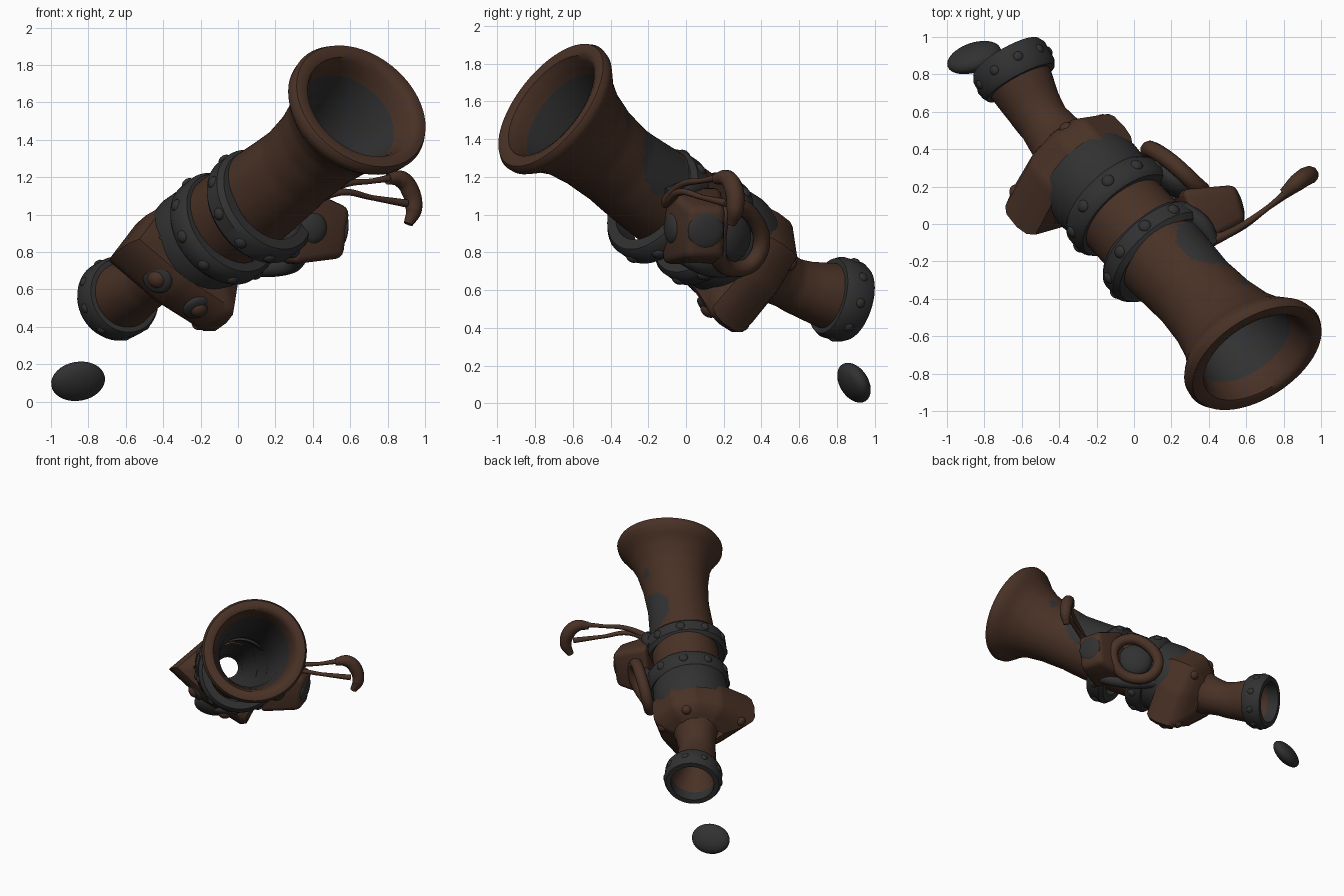
import bpy, bmesh, math
from mathutils import Vector, Matrix

if "Cube" in bpy.data.objects:
    bpy.data.objects.remove(bpy.data.objects["Cube"])


def material(name, rgb):
    m = bpy.data.materials.new(name)
    m.diffuse_color = (*rgb, 1)
    m.use_nodes = True
    m.node_tree.nodes["Principled BSDF"].inputs["Base Color"].default_value = m.diffuse_color
    return m


BROWN = material("dark brown", (0.066, 0.031, 0.019))
DARK = material("charcoal metal", (0.031, 0.031, 0.031))

# Spine of the gun: parameter -> point, from tail to muzzle
KEYS = [(-0.18, Vector((-0.645, 0.825, 0.55))), (0.0, Vector((-0.48, 0.54, 0.64))),
        (0.33, Vector((-0.11, 0.112, 0.93))), (0.67, Vector((0.29, -0.325, 1.235))),
        (1.0, Vector((0.642, -0.70, 1.565)))]
MOUTH = Vector((0.46, -0.70, 0.55))


def slope(i):
    a, b = max(i - 1, 0), min(i + 1, len(KEYS) - 1)
    return (KEYS[b][1] - KEYS[a][1]) / (KEYS[b][0] - KEYS[a][0])


def spine(t):
    if t <= KEYS[0][0]:
        return KEYS[0][1] + slope(0) * (t - KEYS[0][0])
    if t >= 1:
        return KEYS[-1][1] + slope(len(KEYS) - 1) * (t - 1)
    i = max(k for k in range(len(KEYS) - 1) if KEYS[k][0] <= t)
    (t0, p0), (t1, p1) = KEYS[i], KEYS[i + 1]
    h = t1 - t0
    x = (t - t0) / h
    return (p0 * (2 * x**3 - 3 * x**2 + 1) + slope(i) * h * (x**3 - 2 * x**2 + x)
            + p1 * (3 * x**2 - 2 * x**3) + slope(i + 1) * h * (x**3 - x**2))


def frame(t):
    d = (spine(t + 0.005) - spine(t - 0.005)).normalized()
    d = d.lerp(MOUTH, min(1, max(0, (t - 0.75) / 0.22))).normalized()
    u = Vector((-0.82, -0.57, -0.02))
    u = (u - d * u.dot(d)).normalized()
    return spine(t), d, u, d.cross(u)


def finish(name, bm, mats, angle=40):
    bmesh.ops.recalc_face_normals(bm, faces=bm.faces[:])
    me = bpy.data.meshes.new(name)
    bm.to_mesh(me)
    bm.free()
    ob = bpy.data.objects.new(name, me)
    bpy.context.collection.objects.link(ob)
    for m in mats:
        me.materials.append(m)
    bpy.ops.object.select_all(action='DESELECT')
    bpy.context.view_layer.objects.active = ob
    ob.select_set(True)
    bpy.ops.object.shade_smooth_by_angle(angle=math.radians(angle))
    return ob


def densify(profile, step=0.015):
    out = []
    for (a, r), (b, q) in zip(profile, profile[1:]):
        n = max(1, round(abs(b - a) / step))
        out += [(a + (b - a) * k / n, r + (q - r) * k / n) for k in range(n)]
    return out + [profile[-1]]


def turned(name, profile, mats, sides=64, shift=(0, 0, 0), shape=None, loop=False, rule=None):
    """Sweep a (position, radius) profile round the spine."""
    bm = bmesh.new()
    rings = []
    for t, r in profile:
        c, d, u, v = frame(t)
        ring = []
        for k in range(sides):
            a = 2 * math.pi * k / sides
            q = r * (shape(a) if shape else 1)
            ring.append(bm.verts.new(c + Vector(shift) + (u * math.cos(a) + v * math.sin(a)) * q))
        rings.append(ring)
    pairs = list(zip(rings, rings[1:])) + ([(rings[-1], rings[0])] if loop else [])
    for a, b in pairs:
        for k in range(sides):
            j = (k + 1) % sides
            f = bm.faces.new((a[k], a[j], b[j], b[k]))
            if rule:
                f.material_index = rule(f.calc_center_median())
    return finish(name, bm, mats)


def dome(name, pos, direction, radius, height, mat):
    bm = bmesh.new()
    rot = Vector(direction).to_track_quat('Z', 'Y').to_matrix().to_4x4()
    m = Matrix.Translation(pos) @ rot @ Matrix.Diagonal((radius, radius, height, 1))
    bmesh.ops.create_uvsphere(bm, u_segments=16, v_segments=10, radius=1, matrix=m)
    return finish(name, bm, [mat], 180)


def rod(name, pts, mat, depth=0.03, cyclic=False):
    cu = bpy.data.curves.new(name, 'CURVE')
    cu.dimensions = '3D'
    cu.bevel_depth, cu.bevel_resolution, cu.use_fill_caps = depth, 3, True
    sp = cu.splines.new('BEZIER')
    sp.bezier_points.add(len(pts) - 1)
    sp.use_cyclic_u = cyclic
    for b, p in zip(sp.bezier_points, pts):
        b.co, b.radius = p[:3], p[3]
        b.handle_left_type = b.handle_right_type = 'AUTO'
    cu.materials.append(mat)
    ob = bpy.data.objects.new(name, cu)
    bpy.context.collection.objects.link(ob)
    bpy.ops.object.select_all(action='DESELECT')
    bpy.context.view_layer.objects.active = ob
    ob.select_set(True)
    bpy.ops.object.convert(target='MESH')


# Barrel with flared mouth, neck and worn dark patches
def patches(p):
    big = Vector((0.39, -0.11, 1.28))
    small = Vector((0.58, -0.33, 1.50))
    return int((p - big).length < 0.18 or (p - small).length < 0.045)


turned("barrel", densify([(-0.19, 0.19), (-0.13, 0.175), (-0.06, 0.152), (0, 0.14), (0.06, 0.155),
       (0.12, 0.2), (0.2, 0.25), (0.5, 0.255), (0.6, 0.245), (0.7, 0.235), (0.8, 0.25),
       (0.88, 0.282), (0.93, 0.325), (0.96, 0.37), (0.98, 0.397), (1.0, 0.403), (1.015, 0.388),
       (1.02, 0.35), (1.012, 0.318), (0.985, 0.295), (0.95, 0.278)]), [BROWN, DARK], rule=patches)
turned("bore", [(0.95, 0.278), (0.85, 0.235), (0.6, 0.2), (0.2, 0.19), (0.06, 0.11), (-0.06, 0.08)], [DARK])
turned("tail_cup_lining", [(-0.06, 0.08), (-0.12, 0.13), (-0.185, 0.175)], [BROWN])


# Bands with rivets
def band(name, t, half, inner, outer, rivets, shift=(0, 0, 0), size=0.035):
    c = (outer - inner) * 0.3
    turned(name, [(t - half, inner), (t - half, outer - c), (t - half * 0.6, outer),
                  (t + half * 0.6, outer), (t + half, outer - c), (t + half, inner)],
           [DARK], 48, shift, loop=True)
    p, d, u, v = frame(t)
    for k in range(rivets):
        a = 2 * math.pi * (k + 0.3) / rivets
        n = u * math.cos(a) + v * math.sin(a)
        dome(name + "_rivet", p + Vector(shift) + n * (outer - 0.008), n, size, size * 0.7, DARK)


band("front_band", 0.51, 0.037, 0.235, 0.318, 10, (0.01, -0.025, -0.045))
band("rear_band", 0.34, 0.037, 0.24, 0.314, 10, (0.015, -0.005, -0.015))
band("tail_band", -0.178, 0.042, 0.165, 0.22, 9, size=0.028)
turned("breech_sleeve", [(0.2, 0.28), (0.24, 0.292), (0.31, 0.285), (0.34, 0.255)], [DARK])

# Lobed breech collar: two long corners, the others cut short
LOBES = [(0, 0.47), (50, 0.325), (103, 0.46), (145, 0.31), (190, 0.32), (235, 0.295),
         (270, 0.28), (315, 0.30), (360, 0.47)]


def lobed(a):
    deg = math.degrees(a) % 360
    i = max(k for k in range(8) if LOBES[k][0] <= deg)
    (a0, p), (a1, q) = LOBES[i], LOBES[i + 1]
    g, f = math.radians(a1 - a0), math.radians(deg - a0)
    return p * q * math.sin(g) / (p * math.sin(f) + q * math.sin(g - f))


turned("breech_collar", [(0.07, 0.45), (0.095, 0.75), (0.12, 0.94), (0.14, 0.99), (0.19, 1.0),
                         (0.225, 0.97), (0.245, 0.9), (0.258, 0.65)], [BROWN], 72, shape=lobed)

# Round sockets with bosses on the collar side
for ang, r in ((0.56, 0.085), (1.42, 0.085)):
    p, d, u, v = frame(0.19)
    n = u * math.cos(ang) + v * math.sin(ang)
    pos = p + n * lobed(ang)
    n = (n + d * 0.2).normalized()
    dome("socket", pos - n * 0.01, n, r, 0.03, DARK)
    dome("socket_boss", pos, n, r * 0.6, 0.04, BROWN)
for ang in (1.75, 3.2, 4.4, 6.2):
    p, d, u, v = frame(0.115)
    n = u * math.cos(ang) + v * math.sin(ang)
    dome("collar_bolt", p + n * lobed(ang) * 0.82, n - d, 0.04, 0.035, BROWN)

# Side lock housing: tapered block pointing away from the barrel
w = Vector((0.41, 0.12, -0.06)).normalized()
y = (Vector((0, 0, 1)) - w * w.z).normalized()
x = y.cross(w)
bm = bmesh.new()
bmesh.ops.create_cone(bm, cap_ends=True, segments=4, radius1=0.30, radius2=0.19, depth=0.30,
                      matrix=Matrix.Rotation(math.pi / 4, 4, 'Z'))
basis = Matrix((x * 0.75, y, w)).transposed().to_4x4()
bmesh.ops.transform(bm, matrix=Matrix.Translation((0.417, 0.067, 0.922)) @ basis, verts=bm.verts[:])
bmesh.ops.bevel(bm, geom=bm.edges[:], offset=0.04, segments=3, affect='EDGES', profile=0.5)
finish("lock_housing", bm, [BROWN])
dome("lock_recess", (0.553, 0.105, 0.915), w, 0.1, 0.025, DARK)
dome("lock_front_socket", (0.39, -0.07, 0.93), (0.3, -0.9, 0), 0.09, 0.04, DARK)

# Rounded brown frame between lock and collar, with dark works inside
rod("lock_frame", [(0.16, 0.36, 0.98, 1), (0.08, 0.38, 0.78, 1), (0.2, 0.22, 0.72, 1),
                   (0.36, 0.17, 0.86, 1), (0.32, 0.22, 1.02, 1)], BROWN, 0.045, True)
dome("lock_works", (0.19, 0.24, 0.88), (0.6, 0.7, -0.1), 0.14, 0.07, DARK)
rod("lock_spring", [(0.0, 0.28, 0.73, 1), (0.18, 0.16, 0.71, 1), (0.32, 0.02, 0.76, 1),
                    (0.3, -0.1, 0.85, 1)], DARK, 0.045)
rod("lock_pan", [(0.25, 0.08, 1.13, 1), (0.36, 0.0, 1.13, 1), (0.42, -0.1, 1.1, 0.8)], DARK, 0.05)

# Side lever: two strands ending in a curled head
rod("lever_upper_strand", [(0.36, -0.12, 1.06, 1.3), (0.56, -0.02, 1.16, 0.8), (0.72, 0.09, 1.18, 0.6),
                           (0.84, 0.19, 1.20, 0.9)], BROWN, 0.024)
rod("lever_lower_strand", [(0.36, -0.10, 1.06, 1.3), (0.55, -0.03, 1.12, 0.8), (0.72, 0.09, 1.09, 0.6),
                           (0.90, 0.22, 1.06, 0.9)], BROWN, 0.024)
rod("lever_head", [(0.80, 0.16, 1.19, 0.7), (0.87, 0.22, 1.19, 1.1), (0.92, 0.255, 1.13, 1.2),
                   (0.94, 0.26, 1.03, 1.1), (0.91, 0.24, 0.95, 0.6)], BROWN, 0.042)

# Loose stopper lying below the tail
a = Vector((0.93, 0.30, 0.05)).normalized()
b = Vector((0.0, 0.5, -0.87))
b = (b - a * b.dot(a)).normalized()
bm = bmesh.new()
m = Matrix((a * 0.15, b * 0.115, a.cross(b) * 0.065)).transposed().to_4x4()
bmesh.ops.create_uvsphere(bm, u_segments=32, v_segments=16, radius=1,
                          matrix=Matrix.Translation((-0.855, 0.89, 0.109)) @ m)
finish("loose_stopper", bm, [DARK], 180)
